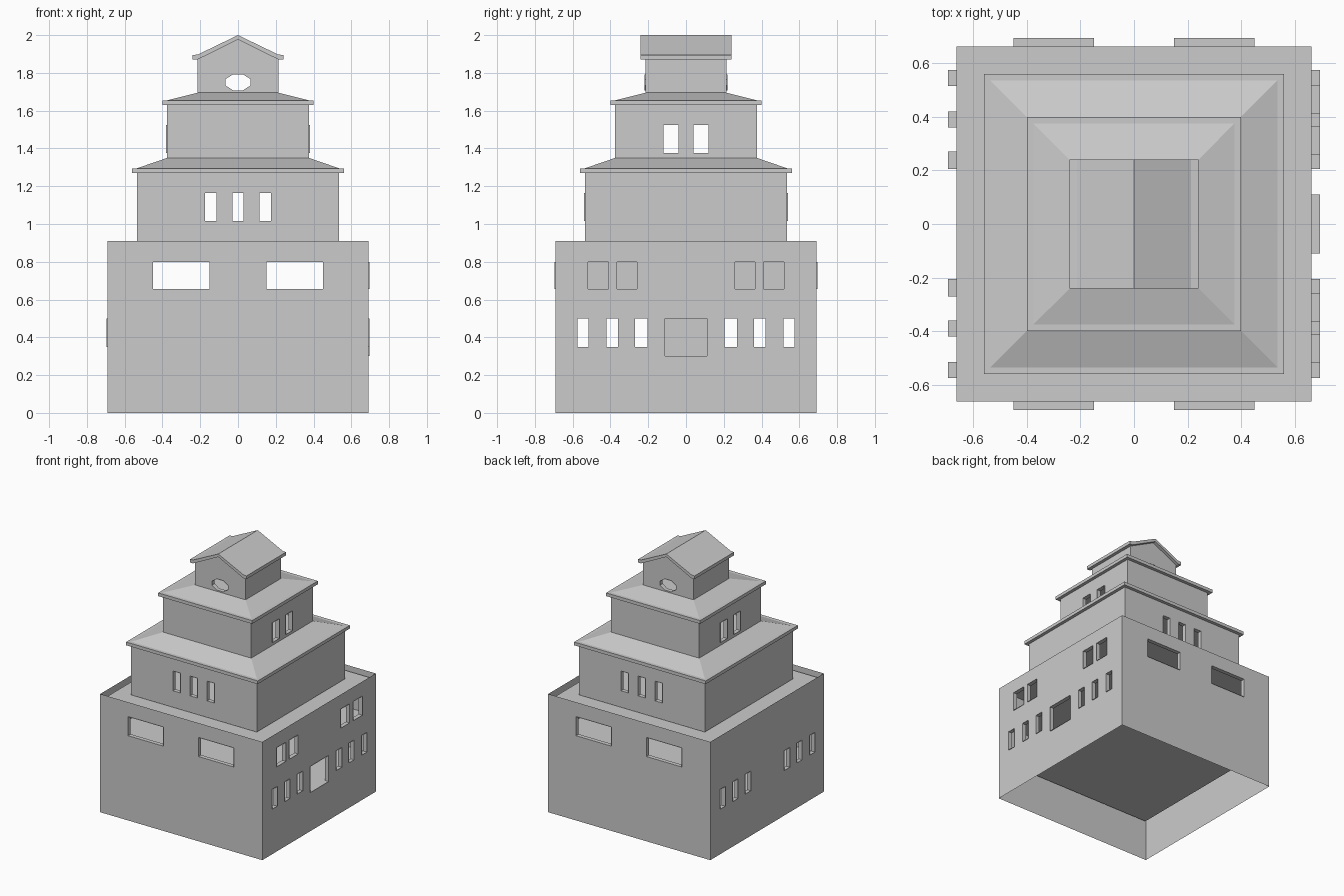
import bpy, bmesh, math

if "Cube" in bpy.data.objects:
    bpy.data.objects.remove(bpy.data.objects["Cube"])

stone = bpy.data.materials.new("plain_grey")
stone.diffuse_color = (0.6, 0.6, 0.6, 1)
stone.use_nodes = True
stone.node_tree.nodes["Principled BSDF"].inputs["Base Color"].default_value = stone.diffuse_color


def finish(bm, name, solid=False):
    if solid:
        bmesh.ops.recalc_face_normals(bm, faces=bm.faces)
    me = bpy.data.meshes.new(name)
    bm.to_mesh(me)
    bm.free()
    me.materials.append(stone)
    ob = bpy.data.objects.new(name, me)
    bpy.context.collection.objects.link(ob)


def place(side, u, d, z):
    # sides: 0 front, 1 right, 2 back, 3 left
    return [(u, -d, z), (d, u, z), (-u, d, z), (-d, -u, z)][side]


def face(bm, pts):
    bm.faces.new([bm.verts.new(p) for p in pts])


def wall(bm, side, d, half, z0, z1, holes):
    # flat wall sheet split into cells, leaving out the window openings
    us = sorted({-half, half, *[h[i] for h in holes for i in (0, 1)]})
    zs = sorted({z0, z1, *[h[i] for h in holes for i in (2, 3)]})
    for a, b in zip(us, us[1:]):
        for c, e in zip(zs, zs[1:]):
            mu, mz = (a + b) / 2, (c + e) / 2
            if not any(h[0] < mu < h[1] and h[2] < mz < h[3] for h in holes):
                face(bm, [place(side, u, d, z) for u, z in ((a, c), (b, c), (b, e), (a, e))])


def outline(h, octagon):
    a, b, c, e = h
    if not octagon:
        return [(a, c), (b, c), (b, e), (a, e)]
    i, j = 0.04, 0.026
    return [(a + i, c), (b - i, c), (b, c + j), (b, e - j),
            (b - i, e), (a + i, e), (a, e - j), (a, c + j)]


def tier(name, half, z0, z1, room_z, holes_by_side, octagon=False, gap=0.027):
    outer, inner, frames = bmesh.new(), bmesh.new(), bmesh.new()
    ri = half - gap
    for s in range(4):
        holes = holes_by_side[s]
        wall(outer, s, half, half, z0, z1, holes)
        wall(inner, s, ri, ri, room_z[0], room_z[-1], holes)
        for h in holes:
            pts = outline(h, octagon)
            # window reveal, slightly proud of the wall
            for p, q in zip(pts, pts[1:] + pts[:1]):
                face(frames, [place(s, p[0], half + 0.005, p[1]), place(s, p[0], ri, p[1]),
                              place(s, q[0], ri, q[1]), place(s, q[0], half + 0.005, q[1])])
            if octagon:
                # corner fillers of the eight-sided opening
                a, b, c, e = h
                for bm, d in ((outer, half), (inner, ri)):
                    for tri in (((a, c), pts[0], pts[7]), (pts[1], (b, c), pts[2]),
                                (pts[3], (b, e), pts[4]), (pts[5], (a, e), pts[6])):
                        face(bm, [place(s, u, d, z) for u, z in tri])
    # floors and deck
    for z in room_z:
        face(inner, [(-ri, -ri, z), (ri, -ri, z), (ri, ri, z), (-ri, ri, z)])
    finish(outer, name + "_outer_walls")
    finish(inner, name + "_inner_room")
    finish(frames, name + "_window_frames")


def mirror(spans, z0, z1):
    return [(s[0], s[1], z0, z1) for a, b in spans for s in ((a, b), (-b, -a))]


def hip_roof(name, rings):
    bm = bmesh.new()
    loops = [[bm.verts.new((x * r, y * r, z)) for x, y in ((-1, -1), (1, -1), (1, 1), (-1, 1))]
             for r, z in rings]
    for lo, hi in zip(loops, loops[1:]):
        for i in range(4):
            j = (i + 1) % 4
            bm.faces.new((lo[i], lo[j], hi[j], hi[i]))
    bm.faces.new(loops[0][::-1])
    bm.faces.new(loops[-1])
    finish(bm, name, True)


# base storey with parapet
wide = mirror([(0.15, 0.45)], 0.655, 0.80)
low = mirror([(0.205, 0.27), (0.36, 0.42), (0.515, 0.575)], 0.35, 0.50)
high = mirror([(0.26, 0.365), (0.41, 0.52)], 0.655, 0.80)
door = [(-0.11, 0.11, 0.301, 0.50)]
tier("base", 0.69, 0, 0.91, (0.30, 0.60, 0.88), [wide, low + high + door, wide, low])

# second storey and roof
trio = mirror([(0.115, 0.175)], 1.015, 1.165) + [(-0.03, 0.03, 1.015, 1.165)]
tier("second_storey", 0.535, 0.885, 1.275, (0.89, 1.26), [trio, [], trio, []])
hip_roof("lower_roof", [(0.56, 1.27), (0.56, 1.295), (0.535, 1.295), (0.375, 1.35)])

# third storey and roof
pair = mirror([(0.04, 0.12)], 1.375, 1.525)
tier("third_storey", 0.375, 1.345, 1.64, (1.355, 1.63), [[], pair, [], pair])
hip_roof("middle_roof", [(0.40, 1.63), (0.40, 1.655), (0.375, 1.655), (0.215, 1.695)])

# top room with eight-sided windows
oval = [(-0.067, 0.067, 1.708, 1.792)]
tier("top_room", 0.215, 1.69, 1.872, (1.70, 1.87), [oval, [], oval, []], True)

# gable ends
bm = bmesh.new()
for s in (0, 2):
    face(bm, [place(s, u, 0.215, z) for u, z in ((-0.215, 1.87), (0.215, 1.87), (0, 1.978))])
finish(bm, "gable_ends")

# gable roof extruded along y
half_top = [(0.215, 1.87), (0.24, 1.87), (0.24, 1.895), (0.213, 1.897)]
prof = [(0, 1.977)] + half_top + [(0, 2.0)] + [(-x, z) for x, z in half_top[::-1]]
bm = bmesh.new()
ends = [[bm.verts.new((x, y, z)) for x, z in prof] for y in (-0.24, 0.24)]
for i in range(len(prof)):
    j = (i + 1) % len(prof)
    bm.faces.new((ends[0][i], ends[0][j], ends[1][j], ends[1][i]))
bm.faces.new(ends[0])
bm.faces.new(ends[1][::-1])
finish(bm, "gable_roof", True)
